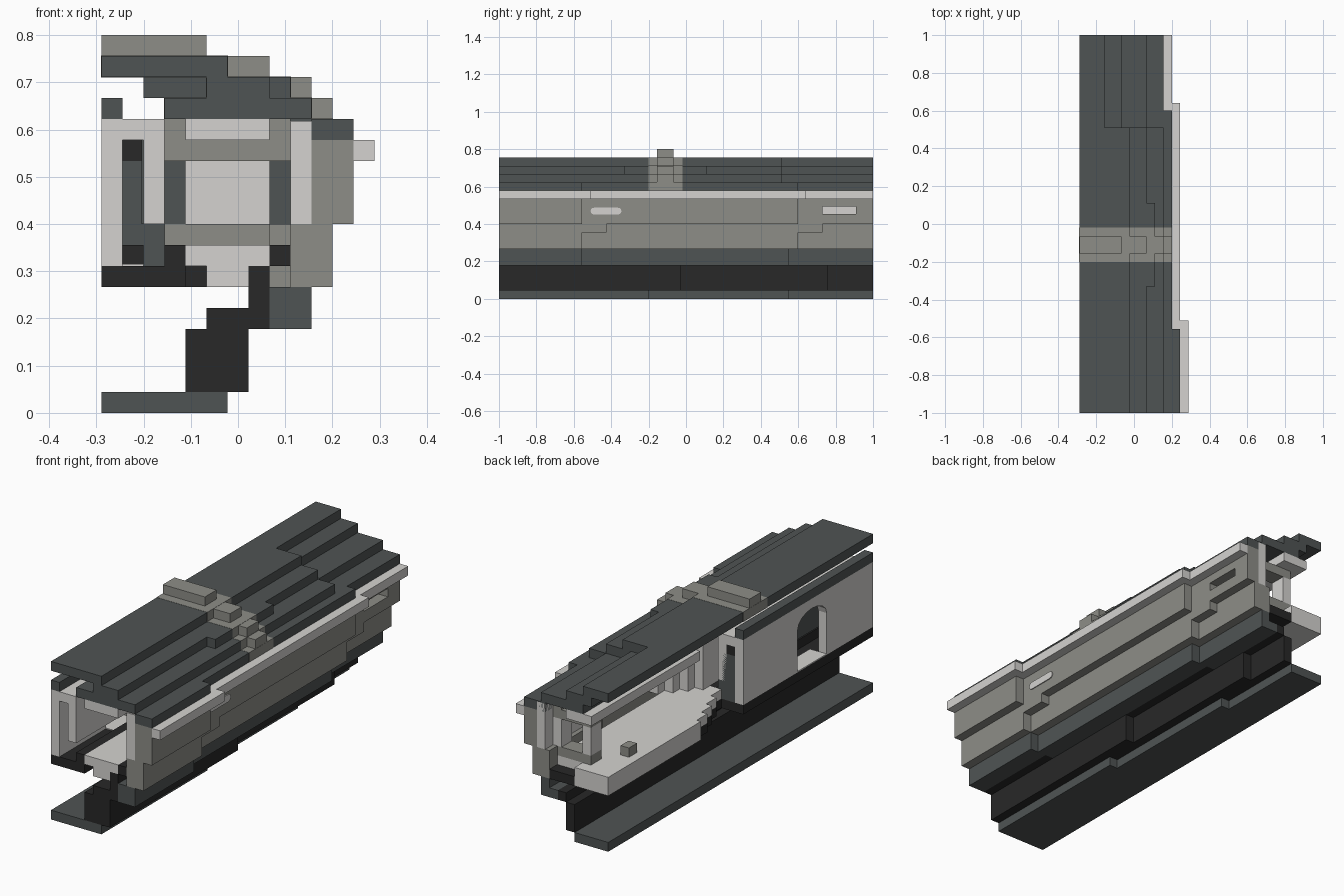
import bpy, bmesh, math

if "Cube" in bpy.data.objects:
    bpy.data.objects.remove(bpy.data.objects["Cube"], do_unlink=True)

UNIT = 2 / 45          # one building block
LEFT_EDGE = -6.5       # offset that centres the block grid on x


def material(name, red, green, blue):
    mat = bpy.data.materials.new(name)
    mat.use_nodes = True
    color = (red, green, blue, 1)
    mat.diffuse_color = color
    mat.node_tree.nodes["Principled BSDF"].inputs["Base Color"].default_value = color
    return mat


slate = material("slate", .078, .088, .088)
grey = material("warm grey", .27, .27, .245)
light = material("light grey", .66, .65, .63)
black = material("charcoal", .021, .021, .021)


def finish(name, mat, bm):
    bmesh.ops.recalc_face_normals(bm, faces=bm.faces)
    mesh = bpy.data.meshes.new(name)
    bm.to_mesh(mesh)
    bm.free()
    mesh.materials.append(mat)
    obj = bpy.data.objects.new(name, mesh)
    bpy.context.collection.objects.link(obj)
    return obj


def to_x(column):
    return (column + LEFT_EDGE) * UNIT


def block(name, mat, columns, lengths, rows, grow=0.0):
    """Box from grid columns (x), real lengths (y) and grid rows (z)."""
    spans = ([to_x(c) for c in columns], lengths, [r * UNIT for r in rows])
    bm = bmesh.new()
    bmesh.ops.create_cube(bm, size=1)
    for v in bm.verts:
        for axis, (low, high) in enumerate(spans):
            v.co[axis] = low - grow if v.co[axis] < 0 else high + grow
    return finish(name, mat, bm)


def prism(name, mat, columns, outline):
    """Outline of (y, z) points extruded along x."""
    bm = bmesh.new()
    face = bm.faces.new([bm.verts.new((to_x(columns[0]), y, z)) for y, z in outline])
    moved = bmesh.ops.extrude_face_region(bm, geom=[face])["geom"]
    for v in moved:
        if isinstance(v, bmesh.types.BMVert):
            v.co.x = to_x(columns[1])
    return finish(name, mat, bm)


def stepped(name, mat, cuts, columns, rows):
    """Strip along the whole length whose columns change at each cut."""
    ends = [-1, *cuts, 1]
    for i, cols in enumerate(columns):
        block(f"{name}_{i + 1}", mat, cols, (ends[i], ends[i + 1]), rows)


FRONT, BACK, MID = -.556, .6, -.02

# Keel and lower hull
stepped("keel_plate", slate, (-.2, .55), [(0, 6), (0, 5), (0, 4)], (0, 1))
stepped("keel_wall", black, (-.03, .76), [(4, 7), (4, 6), (4, 5)], (1, 4))
stepped("keel_shoulder", black, (FRONT, .55), [(5, 8), (5, 7), (5, 6)], (4, 5))
stepped("bilge_strake", slate, (FRONT, .55), [(8, 10), (7, 9), (6, 8)], (4, 5))
stepped("bilge_upper", slate, (FRONT, .55), [(8, 10), (7, 9), (7, 8)], (5, 6))
block("bilge_lining", black, (7, 8), (-1, FRONT), (5, 7))

# Side hull
stepped("lower_side", grey, (FRONT, BACK), [(9, 11), (8, 10), (7, 9)], (6, 9))
block("upper_side_front", grey, (10, 12), (-1, FRONT), (9, 13))
block("upper_side_middle", grey, (9.5, 11), (FRONT, BACK), (9, 13))
for name, start in (("front", FRONT), ("back", BACK)):
    cols = (10, 11) if name == "front" else (9, 10)
    block("side_step_" + name, grey, cols, (start, start + .13), (8, 9))

# Rear hull with a slot window
SLOT = (.73, .91)
for name, span, rows in (("sill", (BACK, 1), (9, 10.2)), ("head", (BACK, 1), (11.1, 13)),
                         ("fore", (BACK, SLOT[0]), (10.2, 11.1)),
                         ("aft", (SLOT[1], 1), (10.2, 11.1))):
    block("rear_side_" + name, grey, (8.5, 10), span, rows)
block("slot_window_back", light, (8.5, 8.9), SLOT, (10.2, 11.1))

# Rounded front window plate
radius, middle = .018, 10.55 * UNIT
pill = []
for center, start in ((-.363, -90), (-.492, 90)):
    for step in range(7):
        a = math.radians(start + step * 30)
        pill.append((center + radius * math.cos(a), middle + radius * math.sin(a)))
prism("rounded_window", light, (11, 11.1), pill)

# Outer ledge, overlapping at each step, and inner hull lining
for name, cols, span in (("front", (12, 13), (-1, -.51)), ("middle", (11, 12), (FRONT, .64)),
                         ("back", (10, 11), (BACK, 1))):
    block("side_ledge_" + name, light, cols, span, (12, 13))
stepped("inner_lining", light, (FRONT, BACK), [(9, 10), (9, 9.5), (7.5, 8.5)], (9, 13.9))

# Stepped roof
stepped("roof_top", slate, (.51,), [(0, 6), (0, 3)], (16, 17))
stepped("roof_second", slate, (-.33, .11, .51), [(5, 8), (5, 9), (5, 8), (2, 5)], (15, 16))
stepped("roof_third", slate, (.51,), [(3, 10), (3, 8)], (14, 15))
stepped("roof_eave", slate, (FRONT, BACK), [(10, 12), (9, 11), (7.5, 10)], (13, 14))
block("eave_joint", slate, (8, 9), (.5, BACK), (13, 14))

# Grey band and raised ribs across the roof
BAND, RIB = (-.2, MID), (-.155, -.067)
for row, cols, rib in ((16, (0, 6), (6, 8)), (15, (5, 9), (9, 10)),
                       (14, (3, 10), (10, 11)), (13, (9, 11), None)):
    block(f"roof_band_{row}", grey, cols, BAND, (row, row + 1), grow=.001)
    if rib:
        block(f"roof_rib_{row}", grey, rib, RIB, (row, row + 1))
block("roof_rib_top", grey, (0, 5), RIB, (17, 18))

# Outer corridor wall with an arched doorway
NEAR, FAR = -.65, -.43
bottom, top, spring = 7 * UNIT, 14 * UNIT, 11.5 * UNIT
half, center = (FAR - NEAR) / 2, (NEAR + FAR) / 2
outline = [(-1, bottom), (NEAR, bottom)]
for step in range(9):
    a = math.pi * (1 - step / 8)
    outline.append((center + half * math.cos(a), spring + .065 * math.sin(a)))
outline += [(FAR, bottom), (MID, bottom), (MID, top), (-1, top)]
prism("outer_corridor_wall", light, (0, 1), outline)

# Corridor behind it
block("inner_corridor_wall", light, (2, 3), (-1, MID), (9, 13))
block("inner_wall_panel", slate, (1.9, 2), (NEAR - .12, FAR), (9, 13))
block("door_sill", light, (0, 2), (NEAR, FAR), (7, 7.1))
block("corridor_cap", slate, (0, 1), (-1, MID), (14, 15))
block("corridor_ceiling", light, (1, 3), (-1, MID), (13, 14))
block("corridor_floor", black, (0, 4), (-1, MID), (6, 7))
block("corridor_end_wall", slate, (1, 3), (-.1, MID), (7, 12))
block("corridor_end_head", black, (1, 2), (-.1, MID), (12, 13))
block("corridor_threshold", black, (1, 2), (-.2, -.1), (7, 8))

# Room floors and ceilings
block("front_floor", light, (4, 8), (-1, MID), (7, 8))
block("front_floor_keel", light, (5, 7), (-1, MID), (6, 7))
for name, cols in (("left", (8, 9)), ("right", (3, 4))):
    block("front_floor_edge_" + name, black, cols, (-1, MID), (7, 8))
block("front_ceiling", light, (4, 8), (-1, MID), (13, 14))
block("back_floor", light, (0, 4), (.3, 1), (6, 8))
block("back_floor_inner", light, (4, 7), (MID, .94), (7, 8))
block("back_floor_base", black, (4, 7), (MID, 1), (6, 7))
block("back_ceiling", light, (2, 5), (.18, 1), (13, 14))
block("floor_post", grey, (1, 2), (.72, .78), (8, 9))

# Back floor narrowing towards the middle, over a dark base
for i in range(4):
    start = .22 - i * .08
    block(f"floor_taper_{i + 1}", light, (.5 + i * .7, 4), (start, start + .08), (7, 8))
    block(f"taper_base_{i + 1}", black, (.5 + i * .7, 4), (start, start + .08), (6, 7))

# Framed bulkheads
def frame(name, first, last, span, post):
    for side, col in (("right", first), ("left", last - 1)):
        block(f"{name}_post_{side}", post, (col, col + 1), span, (9, 12))
        block(f"{name}_corner_{side}", grey, (col, col + 1), span, (13, 14))
    block(name + "_sill", grey, (first, last), span, (8, 9))
    block(name + "_head", grey, (first, last), span, (12, 13))


frame("middle_frame", 3, 9, (-.2, -.1), slate)
frame("back_frame", 3, 7.5, (.86, .94), light)
block("front_head", grey, (3, 9), (-.88, -.8), (12, 13))
for name, cols in (("right", (3, 4)), ("left", (8, 9))):
    block("front_corner_" + name, grey, cols, (-.88, -.8), (13, 14))
block("bulkhead", light, (4, 8), (-.1, MID), (8, 13))
for i in range(4):
    block(f"bulkhead_step_{i + 1}", light, (4 + i, 8), (MID, .03 + i * .05), (8, 13))
